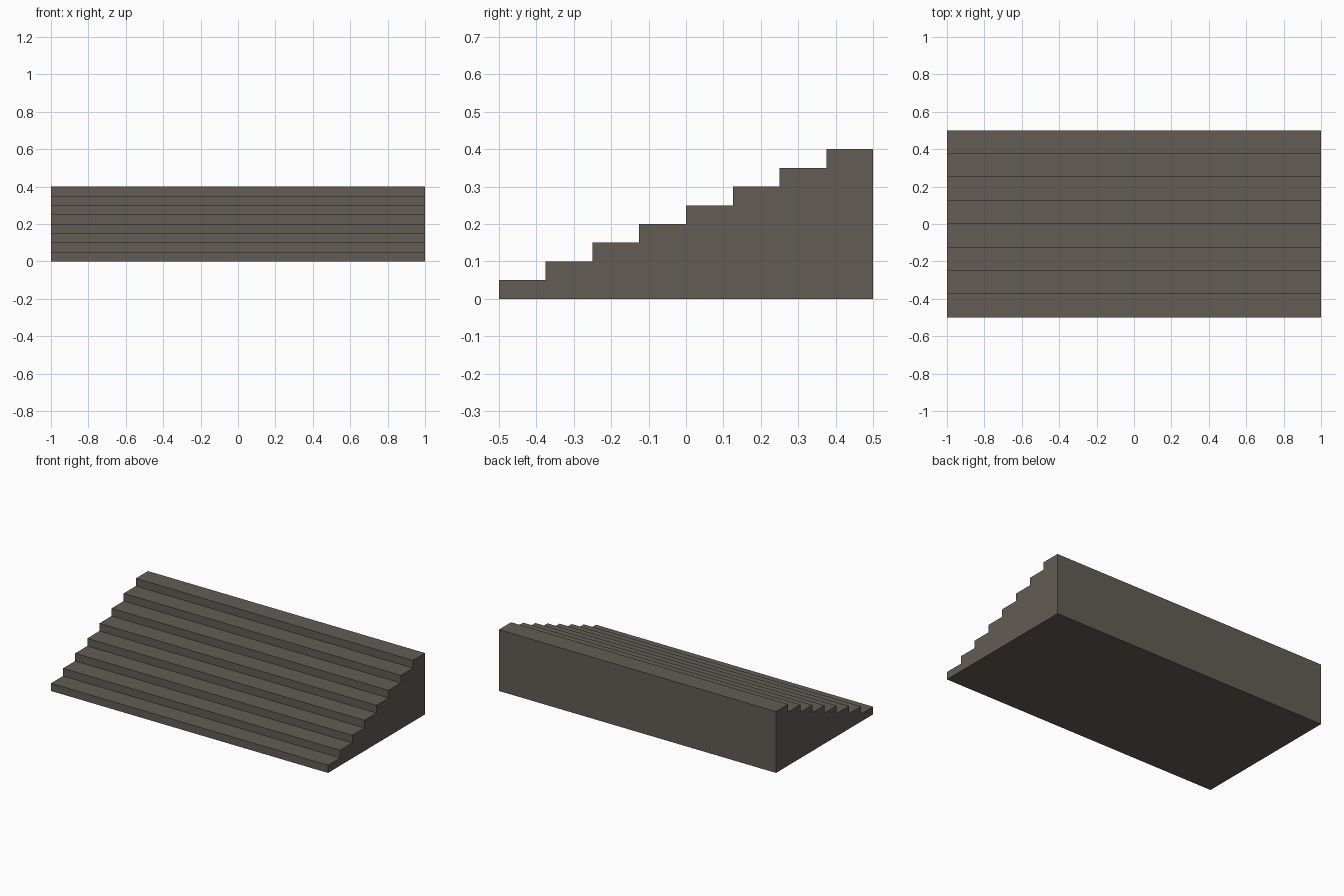
import bpy
import bmesh

if "Cube" in bpy.data.objects:
    bpy.data.objects.remove(bpy.data.objects["Cube"])

STEPS = 8
WIDTH, DEPTH, HEIGHT = 2.0, 1.0, 0.4
tread, rise = DEPTH / STEPS, HEIGHT / STEPS

# Stone colour
stone = bpy.data.materials.new("grey_brown_stone")
stone.diffuse_color = (0.122, 0.107, 0.089, 1.0)
stone.use_nodes = True
stone.node_tree.nodes["Principled BSDF"].inputs["Base Color"].default_value = stone.diffuse_color

# Stepped side profile: (y, z), climbing towards the back
profile = [(-DEPTH / 2, 0.0)]
for i in range(STEPS):
    y, z = -DEPTH / 2 + i * tread, (i + 1) * rise
    profile += [(y, z), (y + tread, z)]
profile.append((DEPTH / 2, 0.0))

# Extrude the profile across the width
bm = bmesh.new()
side = bm.faces.new([bm.verts.new((-WIDTH / 2, y, z)) for y, z in profile])
extruded = bmesh.ops.extrude_face_region(bm, geom=[side], use_keep_orig=True)
verts = [g for g in extruded["geom"] if isinstance(g, bmesh.types.BMVert)]
bmesh.ops.translate(bm, verts=verts, vec=(WIDTH, 0, 0))
bmesh.ops.recalc_face_normals(bm, faces=bm.faces)

mesh = bpy.data.meshes.new("stairs")
bm.to_mesh(mesh)
bm.free()
mesh.materials.append(stone)
stairs = bpy.data.objects.new("stairs", mesh)
bpy.context.collection.objects.link(stairs)
